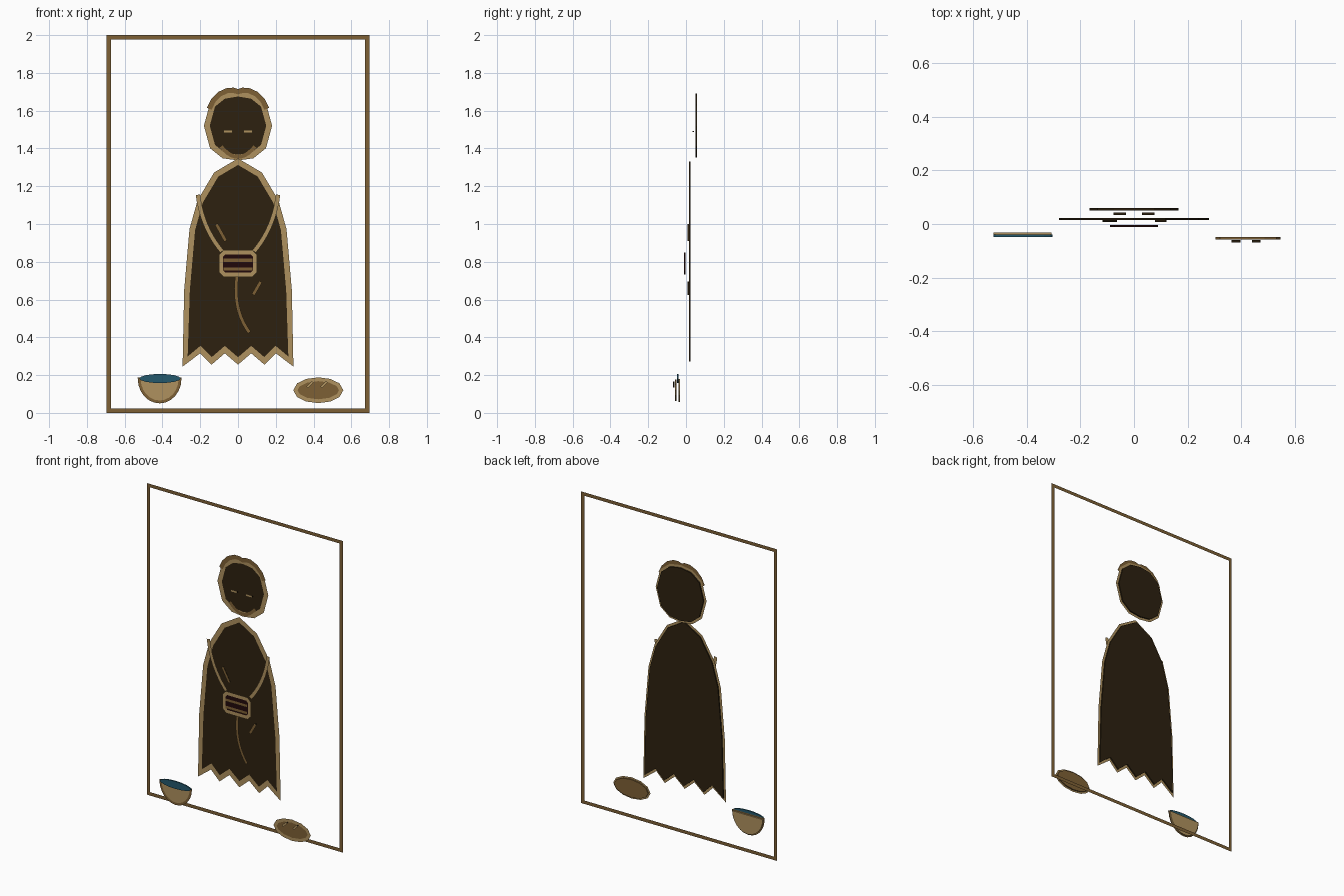
import bpy, bmesh, math
from mathutils import Vector

cube = bpy.data.objects.get("Cube")
if cube:
    bpy.data.objects.remove(cube, do_unlink=True)


def material(name, rgb):
    m = bpy.data.materials.new(name)
    m.use_nodes = True
    m.diffuse_color = (*rgb, 1)
    m.node_tree.nodes["Principled BSDF"].inputs["Base Color"].default_value = (*rgb, 1)
    return m


TAN = material("tan", (0.43, 0.285, 0.112))
BROWN = material("brown", (0.208, 0.118, 0.036))
DARK = material("dark umber", (0.026, 0.015, 0.005))
TEAL = material("teal", (0.017, 0.098, 0.15))
MAROON = material("dark maroon", (0.015, 0.0025, 0.003))


def finish(bm, name, mat):
    mesh = bpy.data.meshes.new(name)
    bm.to_mesh(mesh)
    bm.free()
    mesh.materials.append(mat)
    obj = bpy.data.objects.new(name, mesh)
    bpy.context.collection.objects.link(obj)
    return obj


def plate(name, pts, y, mat, thick=0.008):
    """Filled outline in the xz plane, given a small thickness around y."""
    bm = bmesh.new()
    face = bm.faces.new([bm.verts.new((x, y - thick / 2, z)) for x, z in pts])
    ext = bmesh.ops.extrude_face_region(bm, geom=[face])
    moved = [v for v in ext["geom"] if isinstance(v, bmesh.types.BMVert)]
    bmesh.ops.translate(bm, verts=moved, vec=(0, thick, 0))
    bmesh.ops.recalc_face_normals(bm, faces=bm.faces)
    return finish(bm, name, mat)


def ribbon(name, pts, y, width, mat, closed=False):
    """Flat mitred strip along a path in the xz plane."""
    p = [Vector(q) for q in pts]
    n = len(p)
    bm = bmesh.new()
    rails = []
    for i in range(n):
        before = p[i] - p[i - 1] if closed or i > 0 else p[1] - p[0]
        after = p[(i + 1) % n] - p[i] if closed or i < n - 1 else before
        a, b = before.normalized(), after.normalized()
        na, nb = Vector((-a.y, a.x)), Vector((-b.y, b.x))
        mitre = (na + nb).normalized()
        off = mitre * (width / 2 / max(mitre.dot(na), 0.5))
        rails.append([bm.verts.new((q.x, y, q.y)) for q in (p[i] + off, p[i] - off)])
    for i in range(n if closed else n - 1):
        (a, b), (c, d) = rails[i], rails[(i + 1) % n]
        bm.faces.new((a, b, d, c))
    bmesh.ops.recalc_face_normals(bm, faces=bm.faces)
    for f in bm.faces:
        f.normal_update()
        if f.normal.y > 0:
            f.normal_flip()
    return finish(bm, name, mat)


def mirrored(half):
    """Close a left half (top to bottom, both ends on x = 0) into a full loop."""
    return half + [(-x, z) for x, z in reversed(half[1:-1])]


def ellipse(cx, cz, rx, rz, n, start=0.0, sweep=math.tau):
    return [(cx + rx * math.cos(start + sweep * i / n),
             cz + rz * math.sin(start + sweep * i / n)) for i in range(n)]


def bend(a, b, c, n=10):
    a, b, c = Vector(a), Vector(b), Vector(c)
    return [tuple(a * (1 - t) ** 2 + b * 2 * t * (1 - t) + c * t * t)
            for t in (i / n for i in range(n + 1))]


def mark(name, a, b, y, width, mat):
    """Short stroke backed by a thin dark sliver."""
    ribbon(name, [a, b], y - 0.005, width, mat)
    d = (Vector(b) - Vector(a)).normalized() * 0.002
    side = (-d.y, d.x)
    loop = [(a[0] + side[0], a[1] + side[1]), (b[0] + side[0], b[1] + side[1]),
            (b[0] - side[0], b[1] - side[1]), (a[0] - side[0], a[1] - side[1])]
    plate(name + "_backing", loop, y, DARK)


# Border frame
ribbon("border_frame", [(-0.684, 0.011), (0.684, 0.011), (0.684, 1.989), (-0.684, 1.989)],
       0.07, 0.022, BROWN, True)

# Cloak with ragged hem
cloak = mirrored([(0, 1.33), (-0.115, 1.262), (-0.2, 1.12), (-0.242, 0.97), (-0.27, 0.65),
                  (-0.28, 0.272), (-0.2, 0.335), (-0.14, 0.275), (-0.07, 0.335), (0, 0.275)])
plate("cloak", cloak, 0.019, DARK)
ribbon("cloak_outline", cloak, 0.0135, 0.03, TAN, True)
mark("cloak_fold_right", (-0.115, 1.0), (-0.065, 0.91), 0.011, 0.018, BROWN)
mark("cloak_fold_left", (0.08, 0.625), (0.12, 0.695), 0.011, 0.018, BROWN)

# Head, hair, chin and eyes
head = mirrored([(0, 1.69), (-0.075, 1.678), (-0.135, 1.63), (-0.165, 1.52),
                 (-0.135, 1.41), (-0.075, 1.362), (0, 1.352)])
plate("head", head, 0.055, DARK)
ribbon("head_outline", head, 0.0495, 0.03, TAN, True)
hair = [(-0.152, 1.61), (-0.132, 1.652), (-0.097, 1.688), (-0.055, 1.707), (-0.025, 1.708)]
ribbon("hair", hair + [(0, 1.7)] + [(-x, z) for x, z in reversed(hair)], 0.044, 0.027, BROWN)
ribbon("chin", bend((-0.09, 1.41), (0, 1.3), (0.09, 1.41)), 0.044, 0.02, BROWN)
for side, s in (("right", -1), ("left", 1)):
    mark("eye_" + side, (s * 0.077, 1.49), (s * 0.03, 1.49), 0.038, 0.016, TAN)
    # Shoulder strap
    ribbon("strap_" + side, bend((s * 0.212, 1.155), (s * 0.19, 0.98), (s * 0.085, 0.855)),
           0.002, 0.023, TAN)

# Satchel with stripes
satchel = mirrored([(0, 0.85), (-0.072, 0.85), (-0.09, 0.832),
                    (-0.09, 0.75), (-0.072, 0.732), (0, 0.732)])
plate("satchel", satchel, -0.007, MAROON)
ribbon("satchel_outline", satchel, -0.0125, 0.023, TAN, True)
for i, z in enumerate((0.808, 0.762)):
    ribbon(f"satchel_stripe_{i + 1}", [(-0.077, z), (0.077, z)], -0.018, 0.018, BROWN)

# Hanging cord
ribbon("cord", bend((-0.005, 0.725), (-0.03, 0.55), (0.06, 0.425)), 0.004, 0.019, BROWN)

# Bowl with water
bowl = ellipse(-0.415, 0.18, 0.108, 0.122, 12, math.pi, math.pi) + [(-0.307, 0.18)]
plate("bowl", bowl, -0.035, TAN)
ribbon("bowl_outline", bowl, -0.0395, 0.015, BROWN, True)
plate("water", ellipse(-0.413, 0.182, 0.11, 0.024, 16), -0.044, TEAL)

# Bread with scored crust
bread = ellipse(0.425, 0.12, 0.121, 0.058, 12)
plate("bread", bread, -0.053, BROWN)
ribbon("bread_outline", bread, -0.058, 0.02, TAN, True)
for i, x in enumerate((0.365, 0.44)):
    mark(f"bread_score_{i + 1}", (x, 0.135), (x + 0.03, 0.165), -0.064, 0.013, TAN)
